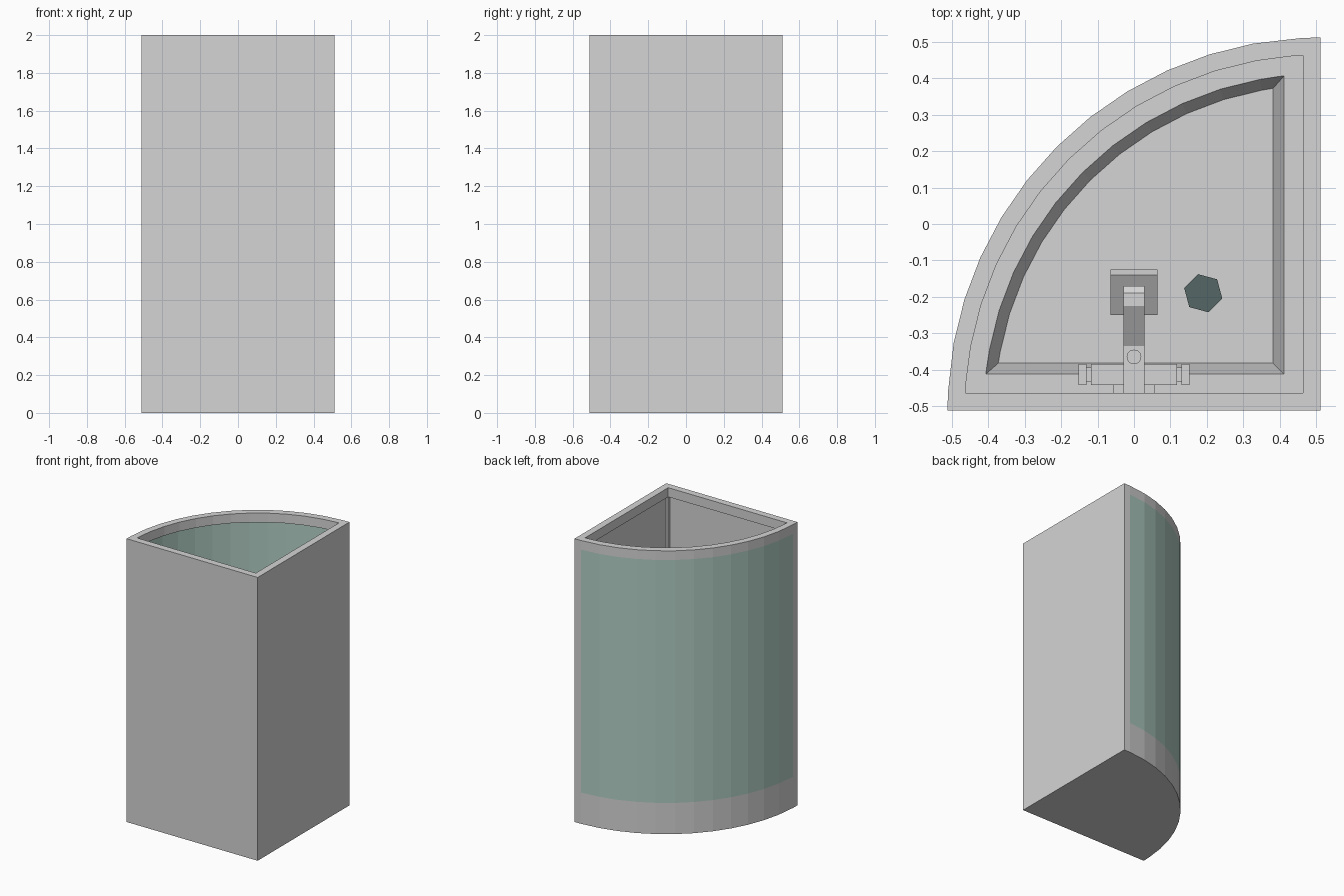
import bpy, bmesh, math
from mathutils import Matrix

cube = bpy.data.objects.get("Cube")
if cube:
    bpy.data.objects.remove(cube, do_unlink=True)


def material(name, rgb):
    m = bpy.data.materials.new(name)
    m.use_nodes = True
    m.diffuse_color = (*rgb, 1)
    m.node_tree.nodes["Principled BSDF"].inputs["Base Color"].default_value = (*rgb, 1)
    return m


GREY = material("light grey", (0.66, 0.66, 0.66))
GLASS = material("green glass", (0.44, 0.62, 0.55))
DARK = material("dark teal", (0.09, 0.135, 0.13))

HALF = 0.512
SIZE = 2 * HALF
TRAY, RAIL = 0.22, 1.935


def finish(name, bm, *mats):
    bmesh.ops.recalc_face_normals(bm, faces=bm.faces)
    mesh = bpy.data.meshes.new(name)
    bm.to_mesh(mesh)
    bm.free()
    for m in mats:
        mesh.materials.append(m)
    obj = bpy.data.objects.new(name, mesh)
    bpy.context.collection.objects.link(obj)
    return obj


def box(name, x0, x1, y0, y1, z0, z1, tilt=0, mat=GREY):
    bm = bmesh.new()
    bmesh.ops.create_cube(bm, size=1)
    bmesh.ops.scale(bm, verts=bm.verts, vec=(x1 - x0, y1 - y0, z1 - z0))
    bmesh.ops.rotate(bm, verts=bm.verts, matrix=Matrix.Rotation(tilt, 3, 'X'))
    bmesh.ops.translate(bm, verts=bm.verts,
                        vec=((x0 + x1) / 2, (y0 + y1) / 2, (z0 + z1) / 2))
    return finish(name, bm, mat)


def cylinder(name, centre, radius, depth, sides, mat=GREY, turn=0):
    bm = bmesh.new()
    bmesh.ops.create_cone(bm, cap_ends=True, segments=sides, radius1=radius,
                          radius2=radius, depth=depth,
                          matrix=Matrix.Translation(centre) @ Matrix.Rotation(turn, 4, 'Z'))
    return finish(name, bm, mat)


def quarter_outline(inset):
    """Quarter disc outline, moved inwards by the inset; the corner comes last."""
    r = SIZE - inset
    start = math.asin(inset / r)
    post = math.asin((0.05 + 0.7 * inset) / r)
    step = math.tau / 52
    middle = [math.pi / 4 + step * k for k in range(-5, 6)]
    angles = [start, post, *middle, math.pi / 2 - post, math.pi / 2 - start]
    pts = [(HALF - r * math.cos(a), -HALF + r * math.sin(a)) for a in angles]
    return pts + [(HALF - inset, -HALF + inset)]


# Cabin: walls, top rail, recessed panels and sloped basin as one lofted shell
bands = [(0, 0), (0, TRAY), (0, RAIL), (0, 2), (0.048, 2), (0.048, RAIL),
         (0.03, RAIL), (0.03, TRAY), (0.1, TRAY), (0.13, 0.12)]
bm = bmesh.new()
loops = [[bm.verts.new((x, y, z)) for x, y in quarter_outline(i)] for i, z in bands]
n = len(loops[0])
for b in range(len(loops) - 1):
    for j in range(n):
        k = (j + 1) % n
        f = bm.faces.new((loops[b][j], loops[b][k], loops[b + 1][k], loops[b + 1][j]))
        # The curved side is glass between the tray and the rail
        if b in (1, 6) and 1 <= j <= n - 4:
            f.material_index = 1
bm.faces.new(loops[0])
bm.faces.new(loops[-1])
finish("shower_cabin", bm, GREY, GLASS)

# Posts in the three corners
a, b = HALF - 0.004, HALF - 0.048
box("corner_post", b, a, -a, -b, TRAY, RAIL)
box("side_post", -a, -b, -a, -b, TRAY, RAIL)
box("back_post", b, a, b, a, TRAY, RAIL)

# Drain in the basin floor
cylinder("drain", (0.19, -0.19, 0.122), 0.054, 0.008, 6, DARK, math.radians(15))

# Mixer valve on the front wall
box("valve_plate", -0.058, 0.058, -0.485, -0.44, 0.93, 1.05)
box("valve_body", -0.118, 0.118, -0.442, -0.384, 0.96, 1.02)
for side, s in (("left", 1), ("right", -1)):
    for part, x0, x1, trim in (("neck", 0.116, 0.132, 0.01), ("knob", 0.13, 0.153, 0)):
        lo, hi = sorted((s * x0, s * x1))
        box(f"{side}_valve_{part}", lo, hi, -0.442 + trim, -0.384 - trim,
            0.96 + trim, 1.02 - trim)

# Shower arm: a bent profile, extruded across
profile = [(-0.485, 1.5), (-0.335, 1.5), (-0.225, 1.565), (-0.19, 1.565), (-0.17, 1.55),
           (-0.17, 1.5), (-0.23, 1.5), (-0.335, 1.44), (-0.485, 1.44)]
bm = bmesh.new()
face = bm.faces.new([bm.verts.new((-0.029, y, z)) for y, z in profile])
ext = bmesh.ops.extrude_face_region(bm, geom=[face])
bmesh.ops.translate(bm, vec=(0.058, 0, 0),
                    verts=[v for v in ext["geom"] if isinstance(v, bmesh.types.BMVert)])
finish("shower_arm", bm, GREY)
cylinder("arm_button", (0, -0.365, 1.502), 0.02, 0.012, 24)

# Tilted shower head
box("shower_head", -0.064, 0.064, -0.251, -0.124, 1.475, 1.505, math.radians(30))
